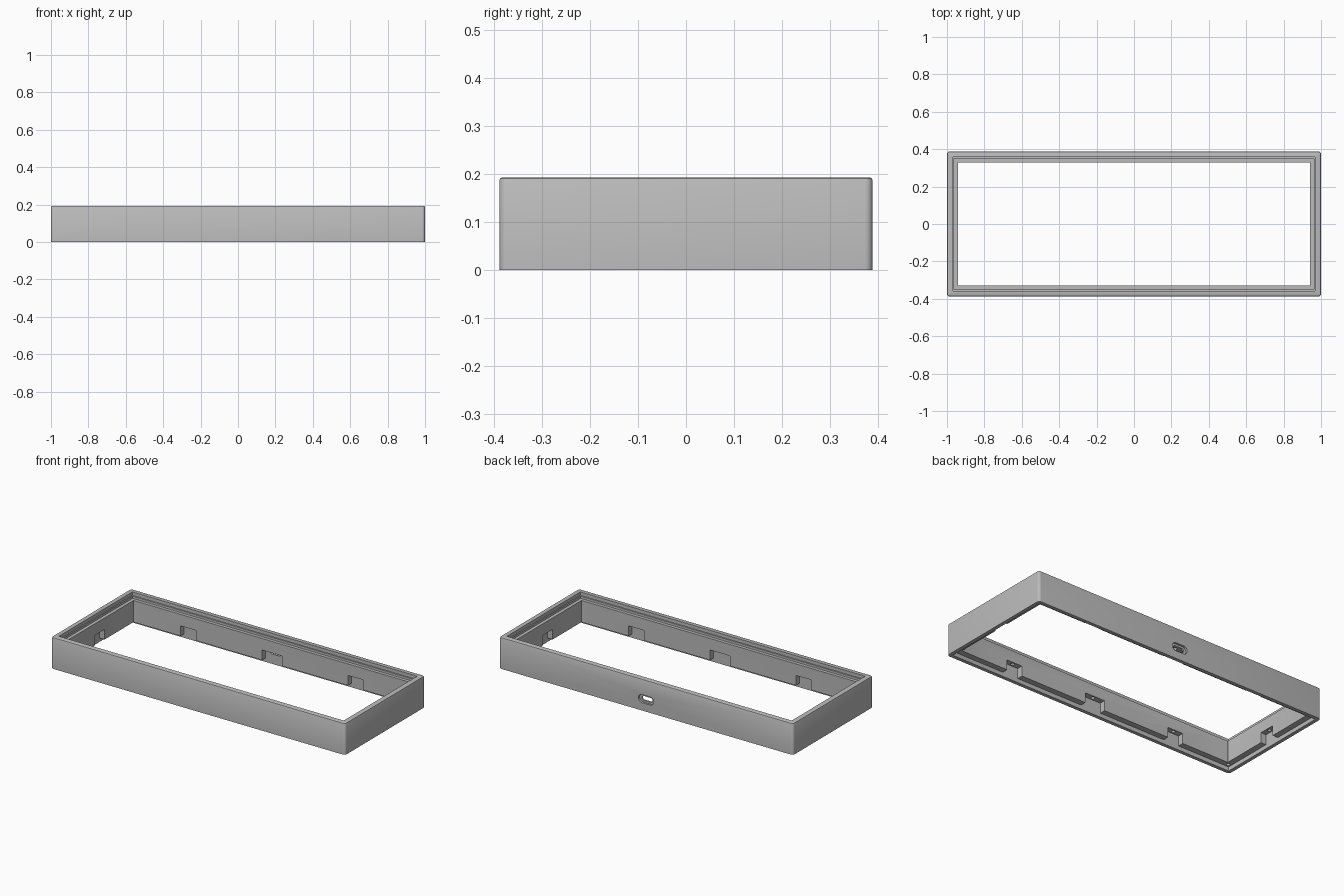
import bpy, bmesh, math
from mathutils import Vector

cube = bpy.data.objects.get("Cube")
if cube:
    bpy.data.objects.remove(cube, do_unlink=True)

HX, HY = 1.0, 0.388       # outer half sizes
RIM, WALL = 0.022, 0.058  # thickness of outer rim and of the full wall
NOTCH_TOP = 0.087

grey = bpy.data.materials.new("light_grey")
grey.use_nodes = True
grey.diffuse_color = (0.5, 0.5, 0.5, 1)
grey.node_tree.nodes["Principled BSDF"].inputs["Base Color"].default_value = (0.5, 0.5, 0.5, 1)


def make_object(name, bm):
    bmesh.ops.recalc_face_normals(bm, faces=bm.faces)
    mesh = bpy.data.meshes.new(name)
    bm.to_mesh(mesh)
    bm.free()
    mesh.materials.append(grey)
    obj = bpy.data.objects.new(name, mesh)
    bpy.context.collection.objects.link(obj)
    return obj


def rounded_rect(hx, hy, r, steps=5):
    """Outline of a rectangle with rounded corners, counter-clockwise."""
    points = []
    for k, (sx, sy) in enumerate([(1, 1), (-1, 1), (-1, -1), (1, -1)]):
        for i in range(steps + 1):
            a = math.pi / 2 * (k + i / steps)
            points.append((sx * (hx - r) + r * math.cos(a), sy * (hy - r) + r * math.sin(a)))
    return points


def prism(name, outline, to_space, start, end):
    """Closed solid made by sweeping an outline from start to end."""
    bm = bmesh.new()
    low, high = [[bm.verts.new(to_space(u, v, w)) for u, v in outline] for w in (start, end)]
    bm.faces.new(low)
    bm.faces.new(high)
    for i in range(len(low)):
        j = (i + 1) % len(low)
        bm.faces.new((low[i], low[j], high[j], high[i]))
    return make_object(name, bm)


# Frame: wall profile (inset, height) carried round a rounded rectangle
profile = [(0, 0), (0, 0.187), (0.002, 0.191), (0.006, 0.193), (0.031, 0.193),
           (0.031, 0.172), (0.038, 0.172), (0.038, 0.158), (WALL, 0.158),
           (WALL, 0.025), (RIM, 0.025), (RIM, 0)]
bm = bmesh.new()
rings = []
for d, z in profile:
    outline = rounded_rect(HX - d, HY - d, max(0.016 - d, 0.002))
    rings.append([bm.verts.new((x, y, z)) for x, y in outline])
for a, b in zip(rings, rings[1:] + rings[:1]):
    for i in range(len(a)):
        j = (i + 1) % len(a)
        bm.faces.new((a[i], a[j], b[j], b[i]))
frame = make_object("case_frame", bm)

cutters = []


def box(name, cx, cy, sx, sy):
    outline = [(cx + a * sx / 2, cy + b * sy / 2) for a, b in ((1, 1), (-1, 1), (-1, -1), (1, -1))]
    cutters.append(prism(name, outline, lambda u, v, w: Vector((u, v, w)), -0.02, NOTCH_TOP))


def screw_hole(name, x, y, bottom, top):
    outline = [(x + 0.011 * math.cos(math.tau * i / 16), y + 0.011 * math.sin(math.tau * i / 16))
               for i in range(16)]
    cutters.append(prism(name, outline, lambda u, v, w: Vector((u, v, w)), bottom, top))


# Notches in the inner wall, each with a blind screw hole in its ceiling
depth = 0.06
for side in (-1, 1):
    for x, width in ((-0.57, 0.105), (0, 0.136), (0.57, 0.105)):
        box("notch_cutter", x, side * (HY - RIM - depth / 2), width, depth)
        screw_hole("hole_cutter", x, side * (HY - 0.04), NOTCH_TOP - 0.01, 0.125)
    box("notch_cutter", side * (HX - RIM - depth / 2), 0, depth, 0.1)
    screw_hole("hole_cutter", side * (HX - 0.04), 0, NOTCH_TOP - 0.01, 0.125)
    for end in (-1, 1):
        screw_hole("hole_cutter", end * (HX - 0.04), side * (HY - 0.04), 0.01, 0.08)

# Port opening in the back: a shallow recess and a smaller hole through the wall
for name, hw, hh, start in (("port_recess_cutter", 0.052, 0.025, HY - 0.012),
                            ("port_hole_cutter", 0.036, 0.013, HY - 0.04)):
    cutters.append(prism(name, rounded_rect(hw, hh, hh - 0.0005),
                         lambda u, v, w: Vector((u, w, v + 0.073)), start, HY + 0.02))

# Apply the cuts, then remove the cutters
bpy.context.view_layer.objects.active = frame
for cutter in cutters:
    cutter.hide_render = True
    mod = frame.modifiers.new("cut", "BOOLEAN")
    mod.operation = "DIFFERENCE"
    mod.solver = "EXACT"
    mod.object = cutter
    bpy.ops.object.modifier_apply(modifier=mod.name)
    bpy.data.objects.remove(cutter, do_unlink=True)

bpy.ops.object.select_all(action="DESELECT")
frame.select_set(True)
bpy.ops.object.shade_smooth_by_angle(angle=math.radians(35))
